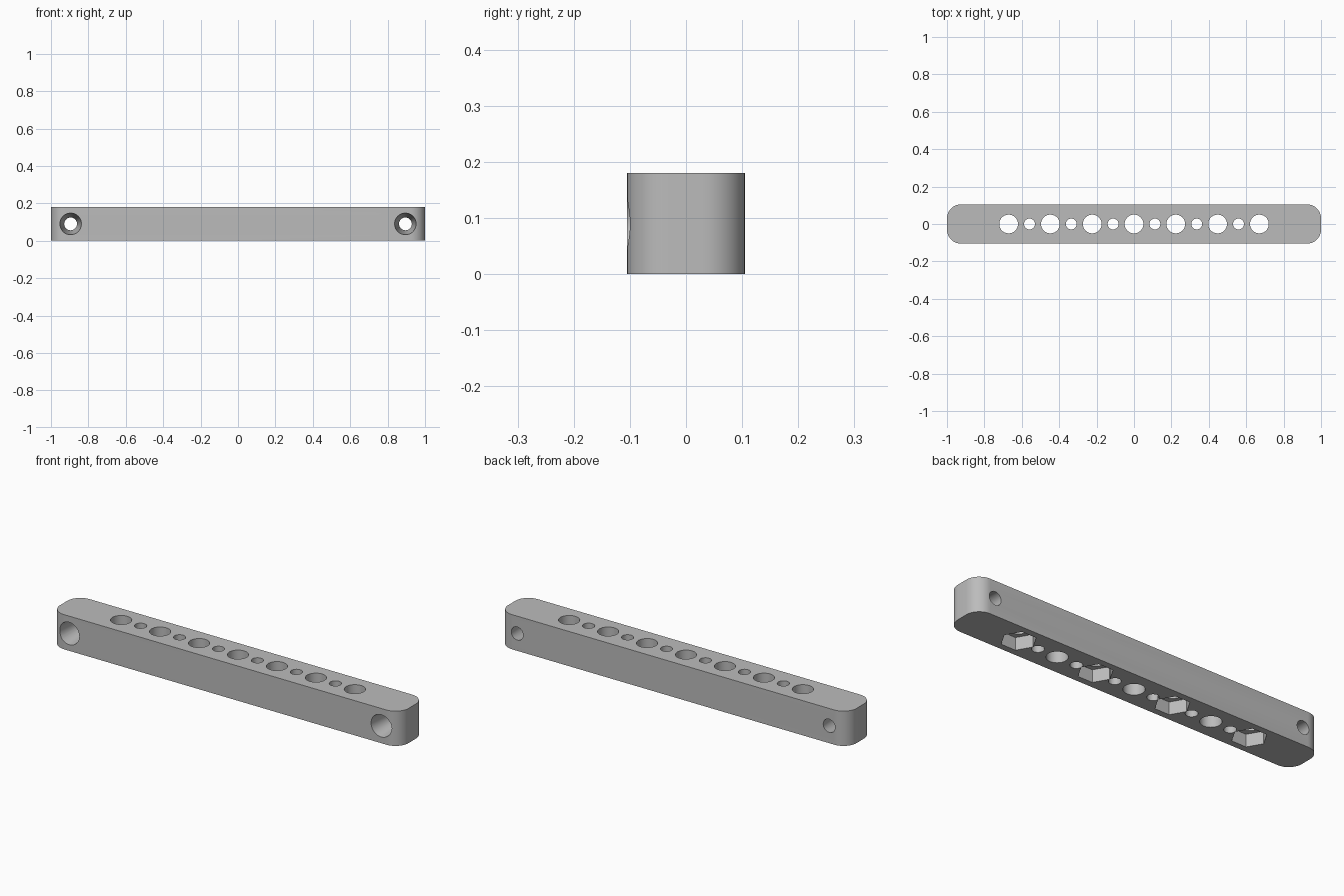
import bpy, bmesh, math
from mathutils import Matrix, Vector

if "Cube" in bpy.data.objects:
    bpy.data.objects.remove(bpy.data.objects["Cube"], do_unlink=True)

LENGTH, WIDTH, HEIGHT = 2.0, 0.21, 0.18
CORNER = 0.075
PITCH = 0.2235

grey = bpy.data.materials.new("plain grey")
grey.use_nodes = True
colour = (0.5, 0.5, 0.5, 1)
grey.diffuse_color = colour
grey.node_tree.nodes["Principled BSDF"].inputs["Base Color"].default_value = colour


def add_object(name, bm):
    mesh = bpy.data.meshes.new(name)
    bm.to_mesh(mesh)
    bm.free()
    mesh.materials.append(grey)
    obj = bpy.data.objects.new(name, mesh)
    bpy.context.collection.objects.link(obj)
    return obj


def cone(bm, r1, r2, depth, centre, sides=48, turn=None):
    matrix = Matrix.Translation(Vector(centre)) @ (turn or Matrix())
    bmesh.ops.create_cone(bm, cap_ends=True, segments=sides, radius1=r1,
                          radius2=r2, depth=depth, matrix=matrix)


# Bar with rounded upright corners
bm = bmesh.new()
bmesh.ops.create_cube(bm, size=1, matrix=Matrix.Translation((0, 0, HEIGHT / 2))
                      @ Matrix.Diagonal((LENGTH, WIDTH, HEIGHT, 1)))
uprights = [e for e in bm.edges
            if abs(e.verts[0].co.z - e.verts[1].co.z) > HEIGHT / 2]
bmesh.ops.bevel(bm, geom=uprights, offset=CORNER, segments=12,
                profile=0.5, affect='EDGES')
bar = add_object("drilled_bar", bm)

# Row of alternating large and small upright holes
holes = bmesh.new()
for i in range(-6, 7):
    radius = 0.05 if i % 2 == 0 else 0.029
    cone(holes, radius, radius, HEIGHT * 2, (i * PITCH / 2, 0, HEIGHT / 2))

# Tapered cross holes near both ends, wide at the front
on_side = Matrix.Rotation(-math.pi / 2, 4, 'X')
for side in (-1, 1):
    cone(holes, 0.059, 0.033, WIDTH + 0.02,
         (side * 0.895, 0, HEIGHT / 2), turn=on_side)

# Six-sided nut pockets underneath every other large hole
pockets = bmesh.new()
point_along_x = Matrix.Rotation(math.pi / 2, 4, 'Z')
for i in (-3, -1, 1, 3):
    cone(pockets, 0.083, 0.083, 0.13, (i * PITCH, 0, 0), 6, point_along_x)

for name, cutter_bm in (("hole_cutter", holes), ("pocket_cutter", pockets)):
    # Keep a corner of each six-sided pocket on the long axis
    cutter = add_object(name, cutter_bm)
    if name == "pocket_cutter":
        co = cutter.data.vertices[0].co
        centre = round(co.x / PITCH) * PITCH
        angle = math.atan2(co.y, co.x - centre)
        if abs(math.sin(3 * angle)) > 0.1:
            for v in cutter.data.vertices:
                mid = Vector((round(v.co.x / PITCH) * PITCH, 0, 0))
                v.co = Matrix.Rotation(math.pi / 6, 3, 'Z') @ (v.co - mid) + mid
    cutter.hide_render = True
    mod = bar.modifiers.new(name, 'BOOLEAN')
    mod.operation = 'DIFFERENCE'
    mod.solver = 'EXACT'
    mod.object = cutter
    bpy.context.view_layer.objects.active = bar
    bpy.ops.object.modifier_apply(modifier=name)
    bpy.data.objects.remove(cutter, do_unlink=True)

bpy.ops.object.select_all(action='DESELECT')
bar.select_set(True)
bpy.ops.object.shade_smooth_by_angle(angle=math.radians(30))
